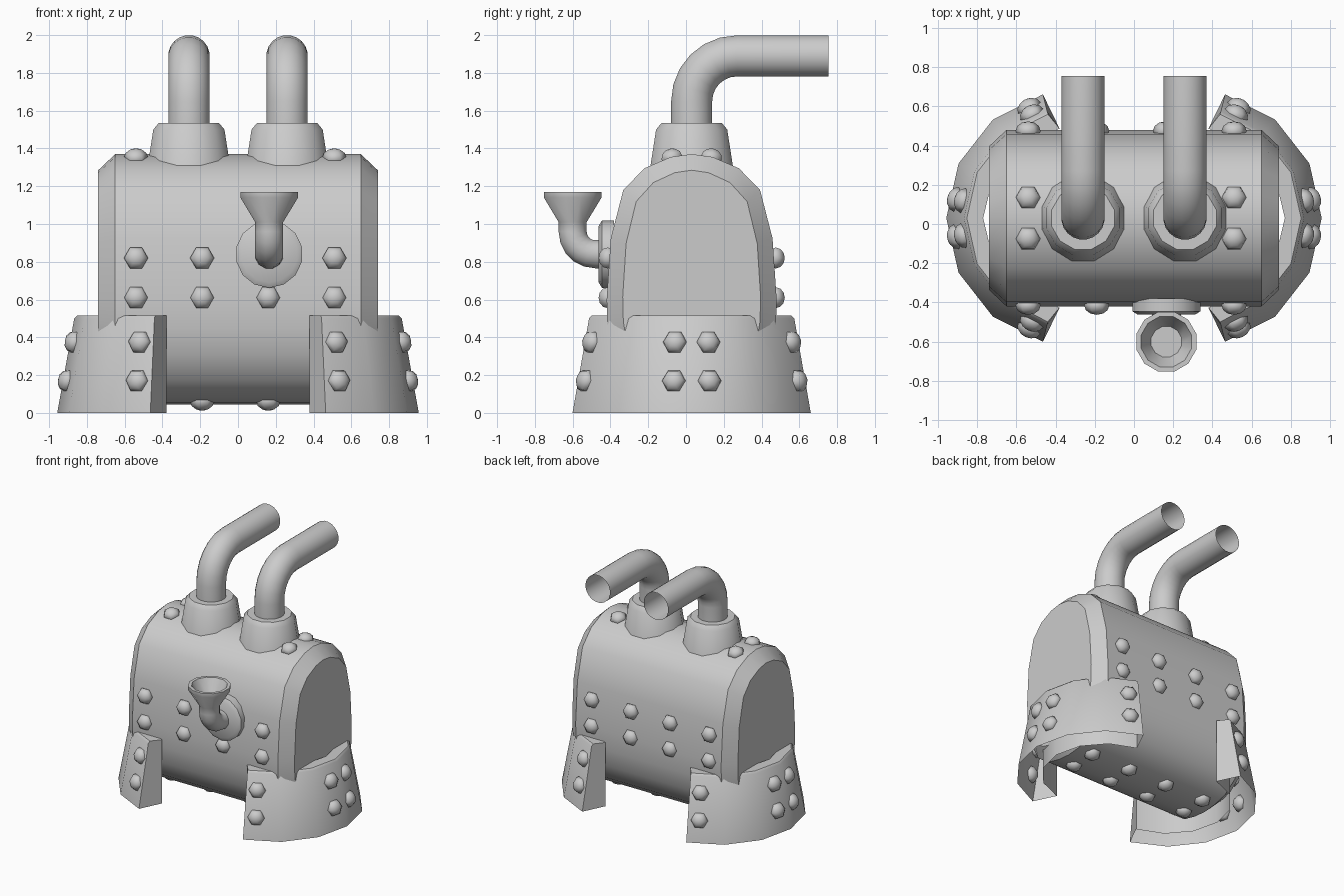
import bpy, bmesh
from math import sin, cos, pi, radians
from mathutils import Vector, Matrix

if "Cube" in bpy.data.objects:
    bpy.data.objects.remove(bpy.data.objects["Cube"])

YC = 0.03  # body axis in y


def finish(name, bm, angle=35):
    bmesh.ops.recalc_face_normals(bm, faces=bm.faces)
    me = bpy.data.meshes.new(name)
    bm.to_mesh(me)
    bm.free()
    ob = bpy.data.objects.new(name, me)
    bpy.context.collection.objects.link(ob)
    bpy.ops.object.select_all(action='DESELECT')
    ob.select_set(True)
    bpy.context.view_layer.objects.active = ob
    bpy.ops.object.shade_smooth_by_angle(angle=radians(angle))
    return ob


def loft(name, rings, cap_start=False, cap_end=False, angle=35):
    bm = bmesh.new()
    vs = [[bm.verts.new(p) for p in r] for r in rings]
    n = len(rings[0])
    for a, b in zip(vs, vs[1:]):
        for i in range(n):
            j = (i + 1) % n
            bm.faces.new((a[i], a[j], b[j], b[i]))
    if cap_start:
        bm.faces.new(vs[0][::-1])
    if cap_end:
        bm.faces.new(vs[-1])
    return finish(name, bm, angle)


def sweep(name, x, stations, sides, **kw):
    """Round section along a path in the yz plane: stations of (y, z, heading, radius)."""
    rings = []
    for y, z, t, r in stations:
        t = radians(t)
        rings.append([(x + r * cos(a), y - r * sin(a) * sin(t), z + r * sin(a) * cos(t))
                      for a in (2 * pi * (i + .5) / sides for i in range(sides))])
    return loft(name, rings, **kw)


# Boiler body: rounded upright section with bevelled ends
half = [(0.11, 1.355), (0.25, 1.295), (0.362, 1.18), (0.428, 0.925), (0.45, 0.60),
        (0.446, 0.45), (0.42, 0.31), (0.345, 0.17), (0.23, 0.085), (0.11, 0.055)]
outline = [(0, 1.37)] + half + [(0, 0.045)] + [(-y, z) for y, z in half[::-1]]


def section(x, inset):
    ky, kz = 1 - inset / 0.45, 1 - inset / 0.66
    return [(x, YC + y * ky, 0.708 + (z - 0.708) * kz) for y, z in outline]


loft("boiler_body", [section(-0.74, 0.085), section(-0.65, 0),
                     section(0.65, 0), section(0.74, 0.085)], True, True)

# Chimney collars and bent exhaust pipes
for s, side in ((-1, "left"), (1, "right")):
    x = 0.26 * s
    sweep("chimney_collar_" + side, x,
          [(YC, 1.22, 90, 0.24), (YC, 1.50, 90, 0.195), (YC, 1.535, 90, 0.165)],
          12, cap_end=True, angle=31)
    bend = [(0.27 - 0.24 * cos(radians(a)), 1.65 + 0.24 * sin(radians(a)), 90 - a, 0.11)
            for a in range(0, 91, 15)]
    sweep("exhaust_pipe_" + side, x,
          [(YC, 1.50, 90, 0.11)] + bend + [(0.755, 1.89, 0, 0.11)], 20)

# Filler flange and funnel on the front
FX = 0.165
sweep("filler_flange", FX, [(-0.38, 0.84, 180, 0.178), (-0.445, 0.84, 180, 0.178),
                            (-0.462, 0.84, 180, 0.15)], 14, cap_end=True)
elbow = [(-0.48 - 0.12 * sin(radians(a)), 0.96 - 0.12 * cos(radians(a)), 180 - a, 0.077)
         for a in range(0, 91, 18)]
sweep("filler_funnel", FX,
      [(-0.43, 0.84, 180, 0.077)] + elbow +
      [(-0.6, 1.01, 90, 0.077), (-0.6, 1.14, 90, 0.158), (-0.6, 1.17, 90, 0.158),
       (-0.6, 1.17, 90, 0.133), (-0.6, 1.06, 90, 0.08)], 12, cap_end=True)

# Curved feet hugging each end, open underneath
CX = 0.307


def outer_r(z):
    return 0.65 - 0.18 * z


def foot(s, name):
    bm = bmesh.new()
    rows = []
    for i in range(7):
        a, b = radians(-76 + i * 152 / 6), radians(-81 + i * 27)
        pts = [(outer_r(0), a, 0), (outer_r(0.5), a, 0.5), (outer_r(0.5) - 0.015, a, 0.515),
               (0.462, b, 0.515), (0.462, b, 0)]
        rows.append([bm.verts.new((s * (CX + r * cos(t)), YC + r * sin(t), z))
                     for r, t, z in pts])
    for p, q in zip(rows, rows[1:]):
        for k in range(4):
            bm.faces.new((p[k], p[k + 1], q[k + 1], q[k]))
    bm.faces.new(rows[0])
    bm.faces.new(rows[-1])
    finish(name, bm)


foot(-1, "foot_left")
foot(1, "foot_right")

# Rivets: six-sided domes as (position, outward normal)
rivets = []
cols = (-0.54, -0.19, 0.16, 0.51)
for x in cols:
    for sy in (-1, 1):
        for z in (0.82, 0.61):
            if not (sy < 0 and x == 0.16 and z > 0.7):  # flange sits here
                rivets.append(((x, YC + sy * 0.445, z), (0, sy, 0)))
        rivets.append(((x, YC + sy * 0.105, 0.06), (0, sy * 0.2, -1)))
        if abs(x) > 0.4:
            rivets.append(((x, YC + sy * 0.105, 1.352), (0, sy * 0.2, 1)))
for s in (-1, 1):
    for z in (0.375, 0.17):
        for sy in (-1, 1):
            for deg, mid in ((9, 12.67), (68, 63.3)):
                d, m = radians(deg), radians(mid)
                r = outer_r(z) * cos(radians(12.67)) / cos(d - m)
                rivets.append(((s * (CX + r * cos(d)), YC + sy * r * sin(d), z),
                               (s * cos(m), sy * sin(m), 0.18)))

bm = bmesh.new()
for pos, nrm in rivets:
    n = Vector(nrm).normalized()
    up = Vector((0, 0, 1)) if abs(n.z) < 0.7 else Vector((0, 1, 0))
    side = up.cross(n).normalized()
    rot = Matrix((side, n.cross(side), n)).transposed().to_4x4()
    bmesh.ops.create_uvsphere(
        bm, u_segments=6, v_segments=6, radius=1,
        matrix=Matrix.Translation(pos) @ rot @ Matrix.Diagonal((0.064, 0.064, 0.048, 1))
        @ Matrix.Rotation(pi / 6, 4, 'Z'))
finish("rivets", bm, 62)
